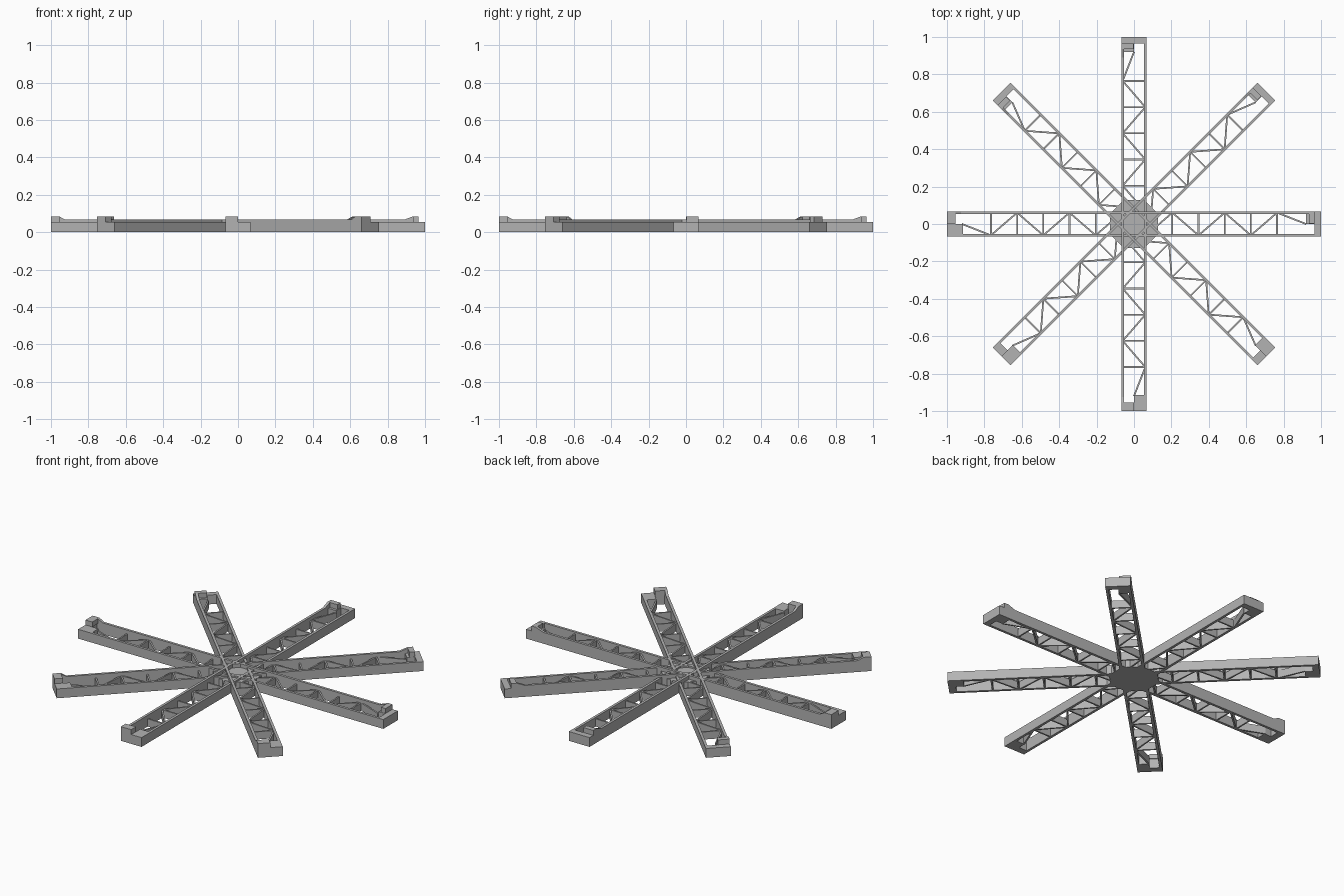
import bpy
import bmesh
import math
from mathutils import Matrix, Vector

cube = bpy.data.objects.get("Cube")
if cube:
    bpy.data.objects.remove(cube, do_unlink=True)

grey = bpy.data.materials.new("plain_grey")
grey.use_nodes = True
grey.diffuse_color = (0.45, 0.45, 0.45, 1)
grey.node_tree.nodes["Principled BSDF"].inputs["Base Color"].default_value = grey.diffuse_color

HALF = 0.068      # half width of a beam
WALL = 0.015      # side rail thickness
LOW, HIGH, TOP = 0.055, 0.067, 0.084
INNER = HALF - WALL / 2


def finish(name, bm, angle=0):
    bmesh.ops.recalc_face_normals(bm, faces=bm.faces)
    mesh = bpy.data.meshes.new(name)
    bm.to_mesh(mesh)
    bm.free()
    mesh.materials.append(grey)
    obj = bpy.data.objects.new(name, mesh)
    obj.rotation_euler.z = angle
    bpy.context.collection.objects.link(obj)
    return obj


def box(bm, x0, x1, y0, y1, z0, z1):
    size = Matrix.Diagonal((x1 - x0, y1 - y0, z1 - z0, 1))
    place = Matrix.Translation(((x0 + x1) / 2, (y0 + y1) / 2, (z0 + z1) / 2))
    bmesh.ops.create_cube(bm, size=1, matrix=place @ size)


def strut(bm, a, b, height, thick=0.009):
    """Upright thin plate between two plan points."""
    a, b = Vector(a), Vector(b)
    d, mid = b - a, (a + b) / 2
    mat = (Matrix.Translation((mid.x, mid.y, height / 2))
           @ Matrix.Rotation(math.atan2(d.y, d.x), 4, "Z")
           @ Matrix.Diagonal((d.length, thick, height, 1)))
    bmesh.ops.create_cube(bm, size=1, matrix=mat)


def extrude_y(bm, profile, y0, y1):
    """Side profile in x and z, extended across the beam."""
    face = bm.faces.new([bm.verts.new((x, y0, z)) for x, z in profile])
    moved = bmesh.ops.extrude_face_region(bm, geom=[face])["geom"]
    bmesh.ops.translate(bm, vec=(0, y1 - y0, 0),
                        verts=[v for v in moved if isinstance(v, bmesh.types.BMVert)])


for i in range(4):
    angle = i * math.pi / 4
    tag = f"_{i + 1}"

    # Side rails: one low, one raised
    bm = bmesh.new()
    box(bm, -1, 1, -HALF, -HALF + WALL, 0, LOW)
    box(bm, -1, 1, HALF - WALL, HALF, 0, LOW)
    box(bm, -0.96, 0.94, HALF - WALL, HALF, LOW, HIGH)
    finish("side_rails" + tag, bm, angle)

    # Truss of cross bars and zigzag diagonals, turned for the opposite arm
    bm = bmesh.new()
    nodes = [0.765, 0.625, 0.485, 0.345, 0.205, 0.065]
    for s in (1, -1):
        side = s * INNER
        strut(bm, (s * 0.765, side), (s * 0.92, 0), 0.045)
        for outer, inner in zip(nodes, nodes[1:]):
            strut(bm, (s * outer, -side), (s * outer, side), 0.045)
            strut(bm, (s * outer, side), (s * inner, -side), 0.045)
            side = -side
    finish("truss" + tag, bm, angle)

    # Hook end: end wall, side block and raised hook with a ramp
    bm = bmesh.new()
    box(bm, 0.965, 1, -HALF, HALF, 0, LOW)
    box(bm, 0.92, 1, 0, HALF, 0, LOW)
    extrude_y(bm, [(0.89, LOW), (0.965, LOW), (0.965, TOP), (0.935, TOP), (0.89, HIGH)],
              HALF - WALL, HALF)
    box(bm, 0.935, 0.965, 0.003, HALF - WALL, LOW, TOP)
    finish("hook_end" + tag, bm, angle)

    # Socket end: end wall, solid corner and raised latch with a ramp
    bm = bmesh.new()
    box(bm, -1, -0.96, -HALF, HALF, 0, LOW)
    box(bm, -0.96, -0.915, -HALF, 0, 0, LOW)
    extrude_y(bm, [(-1, LOW), (-0.925, LOW), (-0.925, HIGH), (-0.955, TOP), (-1, TOP)],
              HALF - WALL, HALF)
    box(bm, -1, -0.955, 0, HALF - WALL, LOW, TOP)
    finish("socket_end" + tag, bm, angle)

# Solid octagonal hub where the beams cross
bm = bmesh.new()
bmesh.ops.create_cone(bm, cap_ends=True, segments=8, radius1=0.14, radius2=0.14, depth=0.045,
                      matrix=Matrix.Translation((0, 0, 0.0225)) @ Matrix.Rotation(math.pi / 8, 4, "Z"))
finish("hub", bm)
